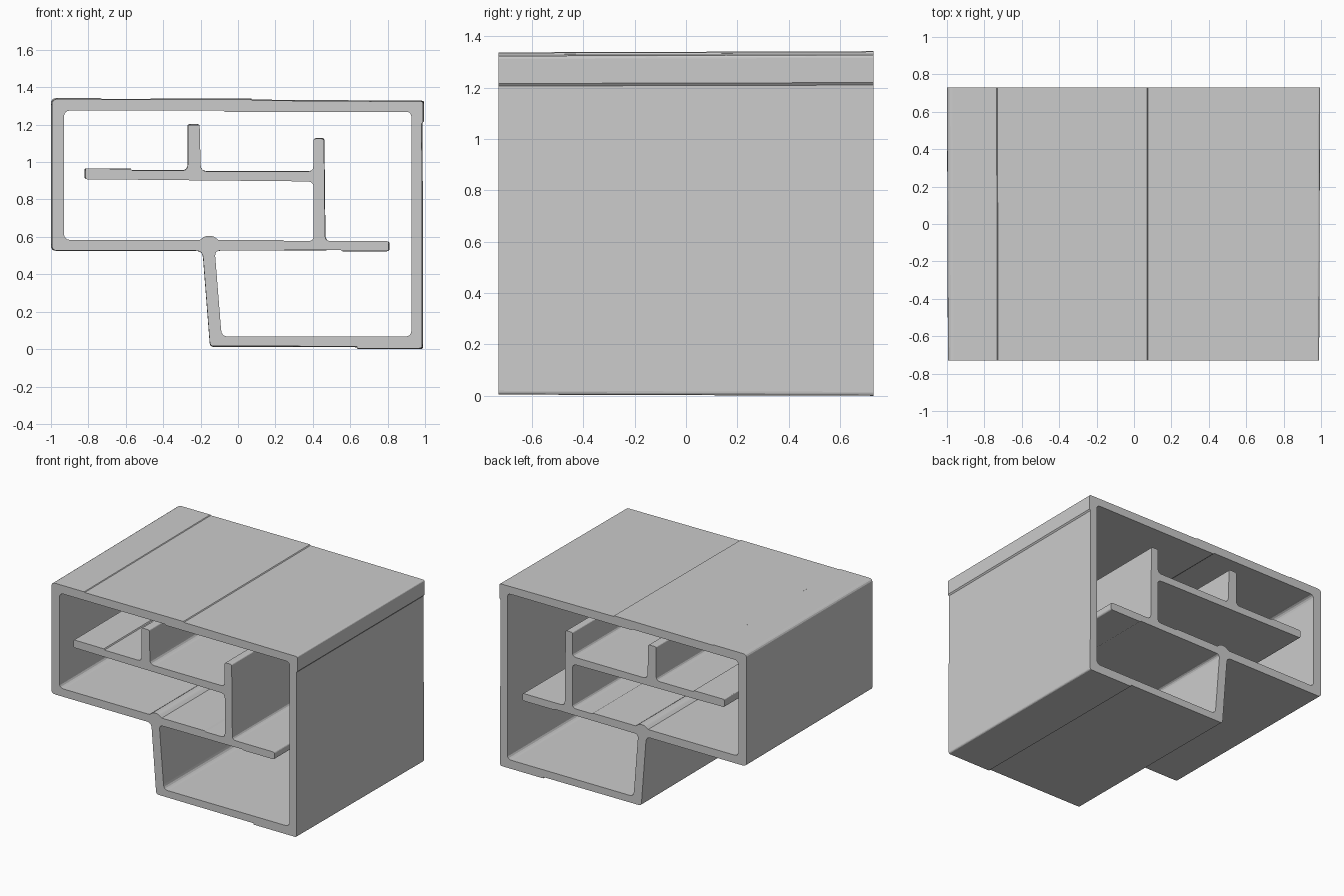
import bpy
import bmesh
from mathutils import Vector

HALF = 0.73          # half of the extrusion length along y
MID_Z = 0.67

# Profile corners as (x, z, corner radius)
OUTER = [
    (-0.15, 0.012, 0.02), (0.64, 0.01, 0), (0.64, 0, 0), (0.99, 0, 0.015),
    (0.987, 1.21, 0), (0.995, 1.22, 0), (0.995, 1.328, 0.012), (0.075, 1.334, 0),
    (0.07, 1.34, 0), (-0.73, 1.338, 0), (-0.735, 1.342, 0), (-1, 1.342, 0.03),
    (-1, 0.525, 0.03), (-0.19, 0.525, 0.035),
]
# Single winding cavity: it runs around the inner shelf, ribs and post
CAVITY = [
    (-0.088, 0.063, 0.035), (0.932, 0.063, 0.035), (0.932, 1.273, 0.03),
    (-0.07, 1.273, 0), (-0.08, 1.28, 0), (-0.935, 1.28, 0.035),
    (-0.935, 0.583, 0.035), (-0.205, 0.583, 0), (-0.175, 0.605, 0.015),
    (-0.135, 0.605, 0.015), (-0.105, 0.583, 0), (0.24, 0.583, 0),
    (0.25, 0.577, 0), (0.407, 0.577, 0.03), (0.407, 0.898, 0.035),
    (-0.82, 0.91, 0.008), (-0.82, 0.967, 0.008), (-0.575, 0.966, 0),
    (-0.57, 0.958, 0), (-0.27, 0.957, 0.03), (-0.27, 1.203, 0.012),
    (-0.206, 1.203, 0.012), (-0.2, 0.952, 0.035), (0.405, 0.952, 0.03),
    (0.405, 1.128, 0.012), (0.462, 1.128, 0.012), (0.468, 0.577, 0.03),
    (0.81, 0.577, 0.015), (0.81, 0.523, 0.015), (0.56, 0.523, 0),
    (0.55, 0.529, 0), (-0.125, 0.526, 0.03),
]


def rounded(corners, steps=4):
    """Replace each corner that has a radius with a short arc."""
    pts = []
    for i, (x, z, r) in enumerate(corners):
        p = Vector((x, z))
        if r == 0:
            pts.append(p)
            continue
        before = Vector(corners[i - 1][:2]) - p
        after = Vector(corners[(i + 1) % len(corners)][:2]) - p
        a = p + before.normalized() * min(r, before.length * 0.45)
        b = p + after.normalized() * min(r, after.length * 0.45)
        for k in range(steps + 1):
            t = k / steps
            pts.append(a * (1 - t) ** 2 + p * 2 * t * (1 - t) + b * t * t)
    return pts


# Filled profile on the back plane
bm = bmesh.new()
edges = []
for corners in (OUTER, CAVITY):
    verts = [bm.verts.new((p.x, HALF, p.y)) for p in rounded(corners)]
    edges += [bm.edges.new((verts[i - 1], verts[i])) for i in range(len(verts))]
bmesh.ops.triangle_fill(bm, edges=edges, use_beauty=True, normal=(0, 1, 0))

# Extrude to the front, which is very slightly smaller
result = bmesh.ops.extrude_face_region(bm, geom=bm.faces[:], use_keep_orig=True)
for v in result["geom"]:
    if isinstance(v, bmesh.types.BMVert):
        v.co.x *= 0.995
        v.co.y = -HALF
        v.co.z = MID_Z + (v.co.z - MID_Z) * 0.993
bmesh.ops.recalc_face_normals(bm, faces=bm.faces[:])

mesh = bpy.data.meshes.new("extruded_frame")
bm.to_mesh(mesh)
bm.free()
frame = bpy.data.objects.new("extruded_frame", mesh)
bpy.context.collection.objects.link(frame)
